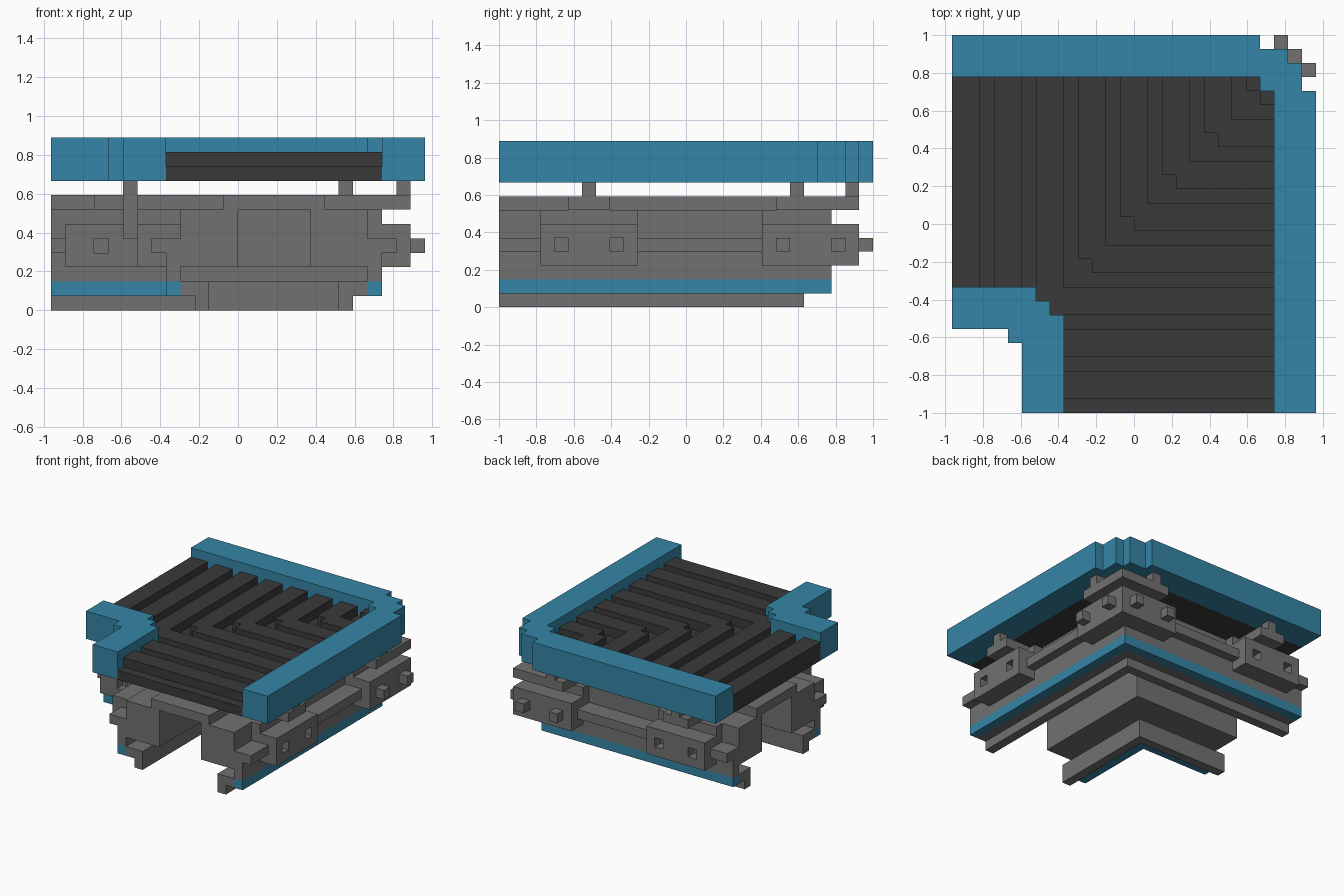
import bpy, bmesh

if "Cube" in bpy.data.objects:
    bpy.data.objects.remove(bpy.data.objects["Cube"], do_unlink=True)

U = 2 / 27  # one grid cell


def material(name, rgb):
    m = bpy.data.materials.new(name)
    m.use_nodes = True
    m.diffuse_color = (*rgb, 1)
    m.node_tree.nodes["Principled BSDF"].inputs["Base Color"].default_value = (*rgb, 1)
    return m


BLUE = material("rail blue", (0.036, 0.235, 0.385))
GREY = material("frame grey", (0.165, 0.165, 0.165))
DARK = material("belt charcoal", (0.042, 0.042, 0.042))


# Cells are counted inward from the outer corner: a along -x, b along -y.
def prism(bm, pts, z0, z1):
    vs = [bm.verts.new(((13 - a) * U, (13.5 - b) * U, z0 * U)) for a, b in pts]
    face = bm.faces.new(vs)
    top = bmesh.ops.extrude_face_region(bm, geom=[face])["geom"]
    verts = [v for v in top if isinstance(v, bmesh.types.BMVert)]
    bmesh.ops.translate(bm, verts=verts, vec=(0, 0, (z1 - z0) * U))


def build(name, mat, prisms):
    bm = bmesh.new()
    for pts, z0, z1 in prisms:
        prism(bm, pts, z0, z1)
    bmesh.ops.recalc_face_normals(bm, faces=bm.faces)
    me = bpy.data.meshes.new(name)
    bm.to_mesh(me)
    bm.free()
    me.materials.append(mat)
    ob = bpy.data.objects.new(name, me)
    bpy.context.collection.objects.link(ob)
    return ob


def bend(p, q, z0, z1):
    """Bar running round the corner, p to q cells from the outside."""
    return ([(26, p), (p, p), (p, 27), (q, 27), (q, q), (26, q)], z0, z1)


def both_bends(p, q, z0, z1):
    """A bar and its twin on the inner side of the track."""
    return [bend(p, q, z0, z1), bend(21 - q, 21 - p, z0, z1)]


def twin(a0, a1, b0, b1, z0, z1):
    """A block on the front arm and its reflection on the left arm."""
    def rect(w, x, y, z):
        return [(w, y), (x, y), (x, z), (w, z)]
    return [(rect(a0, a1, b0, b1), z0, z1), (rect(b0, b1, a0, a1), z0, z1)]


# Side rails with stepped corners
build("outer_rail", BLUE, [([(26, 0), (4, 0), (4, 1), (2, 1), (2, 2), (1, 2), (1, 4), (0, 4),
                             (0, 27), (3, 27), (3, 4), (4, 4), (4, 3), (26, 3)], 9, 12)])
build("inner_rail", BLUE, [([(26, 18), (20, 18), (20, 19), (19, 19), (19, 20), (18, 20), (18, 27),
                             (21, 27), (21, 22), (22, 22), (22, 21), (26, 21)], 9, 12)])

# Belt bed and the slats meeting on the diagonal
build("belt_bed", DARK, [bend(3, 18, 9, 10)])
slats = []
for k in range(3, 25, 3):
    end = k + 1 if k <= 18 else 18
    slats += twin(3, end, k, k + 2, 9, 11)
build("belt_slats", DARK, slats)

# Tunnel-shaped frame
build("frame_walls", GREY, both_bends(3, 8, 3, 5) + both_bends(4, 8, 5, 7))
build("frame_spine", GREY, [bend(7, 14, 7, 8)])
build("frame_bands", GREY, both_bends(2, 3, 4, 5))
build("frame_lips", GREY, both_bends(3, 4, 2, 3))
build("blue_stripes", BLUE, both_bends(3, 4, 1, 2))
build("feet", GREY, both_bends(4, 6, 1, 2) + both_bends(5, 6, 0, 1))


def pod(front, back, start, end, holes):
    """Side box whose outer layer has square sockets."""
    inward = 1 if back > front else -1
    skin = front + inward
    lo, hi = sorted((front, skin))
    parts = twin(*sorted((skin, back)), start, end, 3, 6)
    parts += twin(lo, hi, start, end, 3, 4) + twin(lo, hi, start, end, 5, 6)
    edges = [start] + [e for h in holes for e in (h, h + 1)] + [end]
    for s, e in zip(edges[::2], edges[1::2]):
        parts += twin(lo, hi, s, e, 4, 5)
    return parts


# Coupling boxes, sockets and pegs
build("end_boxes", GREY, pod(1, 4, 17, 24, [18, 22]) + twin(3, 4, 17, 24, 6, 7))
build("corner_boxes", GREY, pod(1, 4, 1, 8, []) + twin(3, 4, 3, 8, 6, 7))
build("inner_boxes", GREY, pod(20, 17, 18, 25, [22]))
build("pegs", GREY, twin(0, 1, 2, 3, 4, 5) + twin(0, 1, 6, 7, 4, 5))

# Brackets and posts carrying the rails
build("brackets", GREY, twin(1, 7, 19, 22, 7, 8) + twin(1, 7, 1, 7, 7, 8)[:1]
      + twin(14, 20, 14, 23, 7, 8))
build("outer_posts", GREY, twin(1, 2, 20, 21, 8, 9) + twin(1, 2, 5, 6, 8, 9))
build("inner_post", GREY, twin(20, 21, 20, 21, 5, 9)[:1] + twin(19, 21, 19, 21, 5, 6)[:1])
